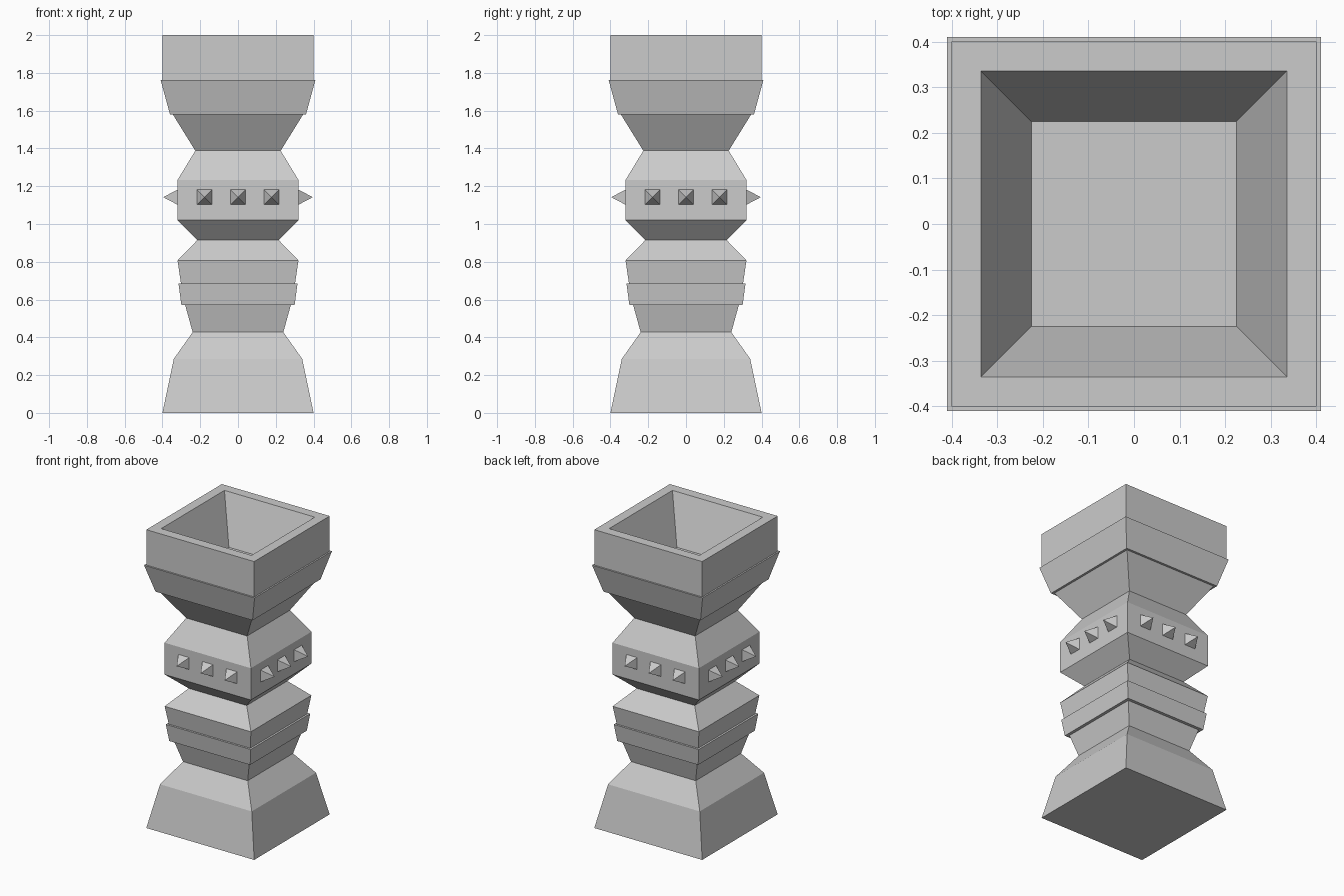
import bpy, bmesh, math
from mathutils import Matrix, Vector

if "Cube" in bpy.data.objects:
    bpy.data.objects.remove(bpy.data.objects["Cube"])

def make_object(name, bm):
    bmesh.ops.recalc_face_normals(bm, faces=bm.faces)
    mesh = bpy.data.meshes.new(name)
    bm.to_mesh(mesh)
    bm.free()
    obj = bpy.data.objects.new(name, mesh)
    bpy.context.collection.objects.link(obj)
    return obj

def square_lathe(name, profile):
    """Sweep a (half width, height) profile around a square and cap both ends."""
    bm = bmesh.new()
    rings = [[bm.verts.new((sx * w, sy * w, z))
              for sx, sy in ((-1, -1), (1, -1), (1, 1), (-1, 1))]
             for w, z in profile]
    for low, high in zip(rings, rings[1:]):
        for i in range(4):
            j = (i + 1) % 4
            bm.faces.new((low[i], low[j], high[j], high[i]))
    bm.faces.new(rings[0])
    bm.faces.new(rings[-1])
    return make_object(name, bm)

# Column body: foot, stepped waist, studded band, flared cup and hollow
square_lathe("column_body", [
    (0.40, 0.0), (0.34, 0.286), (0.24, 0.427),             # foot
    (0.28, 0.572), (0.30, 0.572), (0.315, 0.685),          # lower steps
    (0.302, 0.685), (0.32, 0.807), (0.215, 0.915),         # waist
    (0.32, 1.02), (0.32, 1.233), (0.226, 1.388),           # studded band
    (0.345, 1.58), (0.36, 1.58), (0.41, 1.763),            # flare
    (0.40, 1.763), (0.40, 2.0),                            # cup wall
    (0.335, 2.0), (0.225, 1.69)])                          # hollow

# Pyramid studs: three on each side of the band
bm = bmesh.new()
for side in range(4):
    turn = Matrix.Rotation(side * math.pi / 2, 4, 'Z')
    for x in (-0.178, 0.0, 0.178):
        base = [bm.verts.new(turn @ Vector((x + dx * 0.04, -0.32, 1.142 + dz * 0.04)))
                for dx, dz in ((-1, -1), (1, -1), (1, 1), (-1, 1))]
        tip = bm.verts.new(turn @ Vector((x, -0.396, 1.142)))
        bm.faces.new(base)
        for i in range(4):
            bm.faces.new((base[i], base[(i + 1) % 4], tip))
make_object("pyramid_studs", bm)
